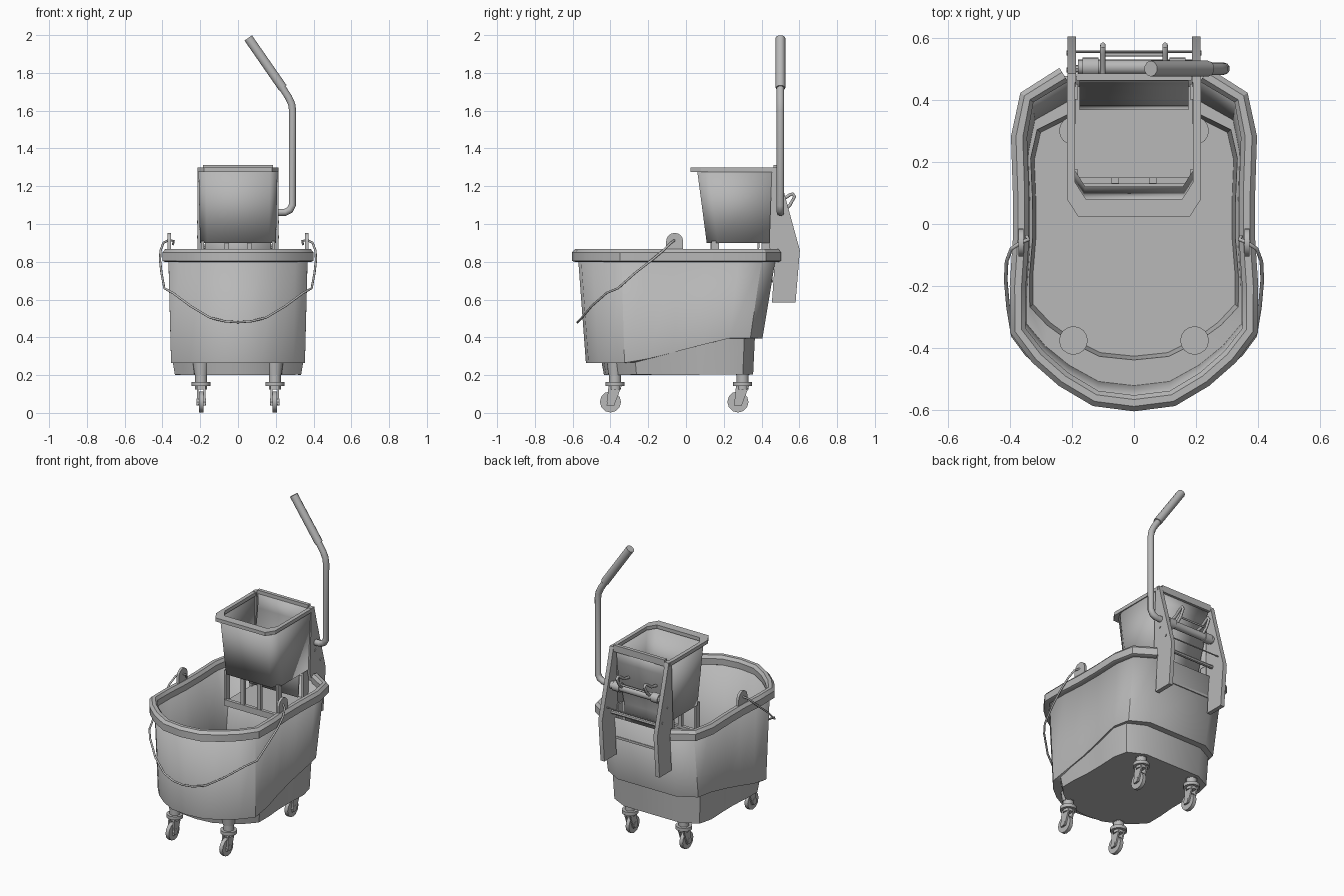
import bpy, bmesh
from math import pi, cos, sin
from mathutils import Vector, Matrix

cube = bpy.data.objects.get("Cube")
if cube:
    bpy.data.objects.remove(cube, do_unlink=True)

GREY = (0.48, 0.48, 0.48, 1)
mat = bpy.data.materials.new("plain grey")
mat.use_nodes = True
mat.diffuse_color = GREY
mat.node_tree.nodes["Principled BSDF"].inputs["Base Color"].default_value = GREY


def finish(ob, angle=32):
    bpy.context.view_layer.objects.active = ob
    for o in bpy.context.selected_objects:
        o.select_set(False)
    ob.select_set(True)
    ob.data.materials.append(mat)
    bpy.ops.object.shade_smooth_by_angle(angle=angle * pi / 180)
    return ob


def add_mesh(name, bm, thickness=0, offset=0):
    bmesh.ops.recalc_face_normals(bm, faces=bm.faces)
    me = bpy.data.meshes.new(name)
    bm.to_mesh(me)
    bm.free()
    ob = bpy.data.objects.new(name, me)
    bpy.context.collection.objects.link(ob)
    if thickness:
        mod = ob.modifiers.new("wall", "SOLIDIFY")
        mod.thickness = thickness
        mod.offset = offset
    return finish(ob)


def loft(name, rings, closed=True, caps=(False, False), thickness=0):
    bm = bmesh.new()
    rows = [[bm.verts.new(p) for p in ring] for ring in rings]
    n = len(rows[0])
    for a, b in zip(rows, rows[1:]):
        for i in range(n if closed else n - 1):
            j = (i + 1) % n
            bm.faces.new((a[i], a[j], b[j], b[i]))
    for use, row in zip(caps, (rows[0], rows[-1])):
        if use:
            bm.faces.new(row)
    return add_mesh(name, bm, thickness)


def extrude_x(name, profile, x0, x1):
    return loft(name, [[(x, y, z) for y, z in profile] for x in (x0, x1)], caps=(True, True))


def box(name, lo, hi):
    (x0, y0, z0), (x1, y1, z1) = lo, hi
    return extrude_x(name, [(y0, z0), (y1, z0), (y1, z1), (y0, z1)], x0, x1)


def cylinder(name, centre, radius, length, axis="Z", sides=16, radius2=None):
    bm = bmesh.new()
    turn = Matrix.Rotation(pi / 2, 4, "Y") if axis == "X" else Matrix()
    bmesh.ops.create_cone(bm, cap_ends=True, segments=sides, radius1=radius,
                          radius2=radius2 or radius, depth=length,
                          matrix=Matrix.Translation(centre) @ turn)
    return add_mesh(name, bm)


def tube(name, points, radius):
    cu = bpy.data.curves.new(name, "CURVE")
    cu.dimensions = "3D"
    cu.bevel_depth = radius
    cu.bevel_resolution = 3
    cu.use_fill_caps = True
    sp = cu.splines.new("POLY")
    sp.points.add(len(points) - 1)
    for p, co in zip(sp.points, points):
        p.co = (*co, 1)
    ob = bpy.data.objects.new(name, cu)
    bpy.context.collection.objects.link(ob)
    for o in bpy.context.selected_objects:
        o.select_set(False)
    ob.select_set(True)
    bpy.context.view_layer.objects.active = ob
    bpy.ops.object.convert(target="MESH")
    return finish(bpy.context.object, 50)


# Bucket: one outline, scaled for each level, with a sloping step near the base
half = [(0, -.565), (.12, -.55), (.22, -.49), (.30, -.42), (.362, -.34), (.362, -.2),
        (.352, -.05), (.352, .1), (.358, .28), (.335, .40), (.22, .47)]
outline = [(-x, y) for x, y in half[:0:-1]] + half


def level(sx, sy, shift, height):
    return [(x * sx, y * sy + shift, height(y * sy + shift)) for x, y in outline]


def step(y):
    return .27 + .13 * min(1, max(0, (y + .28) / .5))


loft("bucket_body", [level(.91, .754, -.004, lambda y: .207),
                     level(.94, .775, -.004, step),
                     level(.965, .894, -.02, step),
                     level(1, 1, 0, lambda y: .83)],
     caps=(True, False), thickness=.014)

# Rolled rim, open at the back where the wringer hooks on
section = [(-.012, .81), (-.014, .85), (0, .868), (.022, .868), (.038, .85),
           (.038, .805), (.026, .80), (.006, .80)]
rim = []
for i, (x, y) in enumerate(outline):
    a = Vector(outline[max(i - 1, 0)])
    b = Vector(outline[min(i + 1, len(outline) - 1)])
    t = (b - a).normalized()
    rim.append([(x + t.y * d, y - t.x * d, z) for d, z in section])
loft("bucket_rim", rim, caps=(True, True))

# Ears and wire carrying handle
for s, side in ((1, "left"), (-1, "right")):
    arc = [(-.06 + .045 * cos(k * pi / 8), .908 + .045 * sin(k * pi / 8)) for k in range(9)]
    extrude_x(side + "_handle_ear", arc + [(-.105, .85), (-.015, .85)], s * .356, s * .372)
wire = [(.345, -.04, .89), (.34, -.05, .91), (.365, -.06, .915), (.395, -.08, .90),
        (.41, -.12, .86), (.413, -.18, .81), (.405, -.27, .74), (.39, -.36, .66),
        (.345, -.42, .635), (.25, -.50, .565), (.15, -.55, .505), (.07, -.57, .485)]
tube("carrying_handle", wire + [(0, -.575, .48)] + [(-x, y, z) for x, y, z in wire[::-1]], .006)

# Casters with their housings on the bucket base
for s, side in ((1, "left"), (-1, "right")):
    for y, top, end in ((-.375, .285, "front"), (.30, .405, "back")):
        name = f"{end}_{side}_caster_"
        x = s * .195
        cylinder(name + "housing", (x, y, (.2 + top) / 2), .036, top - .2, radius2=.046)
        cylinder(name + "stem", (x, y, .165), .032, .08)
        cylinder(name + "collar", (x, y, .153), .05, .022)
        cylinder(name + "wheel", (x, y - .025, .058), .056, .024, "X", 12)
        cylinder(name + "hub", (x, y - .025, .058), .02, .05, "X", 10)
        for t in (-1, 1):
            fx = x + t * .018
            extrude_x(name + "fork", [(y - .045, .04), (y - .005, .04), (y + .035, .145),
                                      (y - .035, .145)], fx - .005, fx + .005)


# Wringer hopper: open-backed tapered box with chamfered front corners
def u_shape(x, front, back, z):
    pts = [(x, back), (x, front + .055), (x - .035, front)]
    return [(px, py, z) for px, py in pts] + [(-px, py, z) for px, py in pts[::-1]]


loft("hopper_walls", [u_shape(.203, .065, .47, 1.28), u_shape(.195, .115, .47, .90)],
     closed=False, thickness=.012)
outer, inner = u_shape(.215, .024, .475, 0), u_shape(.19, .08, .475, 0)
loft("hopper_rim", [[(o[0], o[1], 1.275), (o[0], o[1], 1.298), (i[0], i[1], 1.298),
                     (i[0], i[1], 1.275)] for o, i in zip(outer, inner)], caps=(True, True))
box("hopper_back_bar", (-.185, .462, 1.27), (.185, .485, 1.313))

# Curved press plate inside the hopper
plate = [(.465, 1.29), (.46, 1.2), (.445, 1.1), (.41, 1.0), (.385, .9), (.372, .74)]
loft("press_plate", [[(x, y, z) for y, z in plate] for x in (-.176, .176)],
     closed=False, thickness=.01)

# Frame under the hopper
box("wringer_tray", (-.19, .14, .69), (.19, .46, .705))
box("wringer_front_bar", (-.19, .128, .68), (.19, .15, .72))
for x in (-.06, .06):
    box("wringer_post", (x - .012, .13, .70), (x + .012, .15, .91))
for s, side in ((1, "left"), (-1, "right")):
    box(side + "_wringer_front_post", (s * .18, .135, .69), (s * .195, .175, .91))
    box(side + "_wringer_back_post", (s * .18, .40, .69), (s * .195, .45, .91))
    extrude_x(side + "_bracket", [(.455, 1.30), (.485, 1.30), (.51, 1.2), (.603, .86),
                                  (.58, .585), (.455, .585), (.47, .80), (.44, .88)],
              s * .186, s * .214)
    for y, z in ((.495, 1.01), (.55, .93)):
        cylinder(side + "_bracket_bolt", (s * .214, y, z), .008, .008, "X", 8)

# Press mechanism at the back
cylinder("press_shaft", (.01, .505, 1.06), .024, .38, "X")
for x in (-.14, .14):
    cylinder("shaft_collar", (x, .505, 1.06), .031, .05, "X")
cylinder("link_rod", (0, .555, .93), .004, .38, "X", 8)
cylinder("lower_cross_bar", (0, .50, .88), .012, .38, "X", 8)
for x in (-.1, .1):
    tube("press_link", [(x, .505, 1.06), (x, .55, 1.10), (x, .575, 1.145), (x, .565, 1.16),
                        (x, .55, 1.155), (x, .50, 1.12), (x, .45, 1.11)], .009)
tube("link_crossbar", [(-.1, .545, 1.10), (.1, .545, 1.10)], .006)

# Lever and grip
tube("lever", [(.15, .5, 1.06), (.25, .5, 1.062), (.275, .5, 1.075), (.288, .5, 1.10),
               (.289, .5, 1.60), (.284, .5, 1.635), (.268, .5, 1.67), (.2, .5, 1.775)], .02)
tube("lever_grip", [(.238, .5, 1.72), (.054, .5, 1.985)], .0255)
